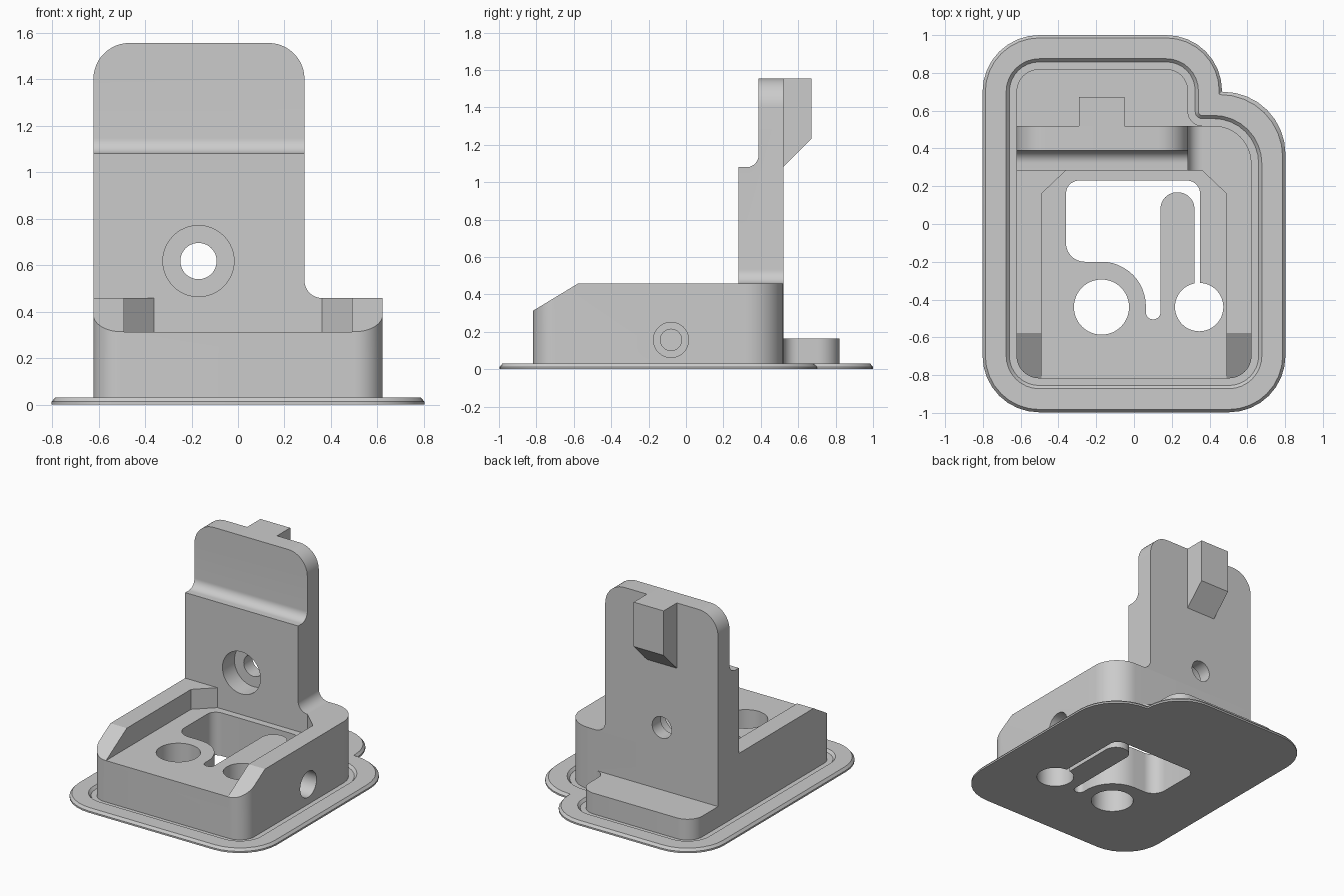
import bpy, bmesh, math
from mathutils import Vector

cube = bpy.data.objects.get("Cube")
if cube:
    bpy.data.objects.remove(cube)

grey = bpy.data.materials.new("plain_grey")
grey.use_nodes = True
COLOUR = (0.6, 0.6, 0.6, 1)
grey.diffuse_color = COLOUR
grey.node_tree.nodes["Principled BSDF"].inputs["Base Color"].default_value = COLOUR


def rounded(corners, steps=12):
    """Outline through (a, b, radius) corners, with each corner filleted."""
    out = []
    for i, (a, b, r) in enumerate(corners):
        p = Vector((a, b, 0))
        if r == 0:
            out.append(p)
            continue
        u = (Vector((*corners[i - 1][:2], 0)) - p).normalized()
        v = (Vector((*corners[(i + 1) % len(corners)][:2], 0)) - p).normalized()
        half = u.angle(v) / 2
        centre = p + (u + v).normalized() * r / math.sin(half)
        start = (p + u * r / math.tan(half) - centre).normalized()
        end = (p + v * r / math.tan(half) - centre).normalized()
        arc = math.pi - 2 * half
        for k in range(steps + 1):
            t = k / steps
            spoke = start * math.sin((1 - t) * arc) + end * math.sin(t * arc)
            out.append(centre + spoke * r / math.sin(arc))
    return out


def loft(name, loops):
    """Closed solid through a list of equal-length point loops."""
    bm = bmesh.new()
    rings = [[bm.verts.new(p) for p in loop] for loop in loops]
    n = len(rings[0])
    for lo, hi in zip(rings, rings[1:]):
        for i in range(n):
            j = (i + 1) % n
            bm.faces.new((lo[i], lo[j], hi[j], hi[i]))
    bm.faces.new(rings[0][::-1])
    bm.faces.new(rings[-1])
    bmesh.ops.remove_doubles(bm, verts=bm.verts, dist=0.0005)
    bmesh.ops.recalc_face_normals(bm, faces=bm.faces)
    mesh = bpy.data.meshes.new(name)
    bm.to_mesh(mesh)
    bm.free()
    mesh.materials.append(grey)
    obj = bpy.data.objects.new(name, mesh)
    bpy.context.collection.objects.link(obj)
    return obj


def prism(name, axis, outline, lo, hi):
    """Extrude an outline along an axis."""
    place = {"x": lambda p, t: (t, p.x, p.y),
             "y": lambda p, t: (p.x, t, p.y),
             "z": lambda p, t: (p.x, p.y, t)}[axis]
    return loft(name, [[place(p, t) for p in outline] for t in (lo, hi)])


def disc(a, b, r):
    return [Vector((a + r * math.cos(math.tau * k / 48),
                    b + r * math.sin(math.tau * k / 48), 0)) for k in range(48)]


def combine(obj, others, operation):
    """Apply a boolean with each of the other solids."""
    for other in others:
        mod = obj.modifiers.new("cut", "BOOLEAN")
        mod.object, mod.operation, mod.solver = other, operation, "EXACT"
        bpy.context.view_layer.update()
        deps = bpy.context.evaluated_depsgraph_get()
        mesh = bpy.data.meshes.new_from_object(obj.evaluated_get(deps))
        obj.modifiers.remove(mod)
        obj.data = mesh


SIDE, FRONT, BACK, REAR, STEP = 0.622, -0.817, 0.52, 0.82, 0.286
WALL_TOP, FLOOR, SEAT = 0.458, 0.313, 0.012


def footprint(d, steps=12):
    """Housing outline with the rear ledge, grown by d."""
    right = SIDE + d
    return rounded([(-right, FRONT - d, 0.12 + d), (right, FRONT - d, 0.12 + d),
                    (right, BACK + d, min(0.2 + d, 0.33)),
                    (STEP + d, BACK + d, max(0.075 - d, 0.004)),
                    (STEP + d, REAR + d, 0.12 + d - 0.005), (-right, REAR + d, 0.12 + d)], steps)


# Flange with bevelled rim and a recess next to the housing
rim = [(0.18, 0), (0.18, 0.012), (0.165, 0.03), (0.055, 0.03), (0.038, SEAT), (0, SEAT)]
flange = loft("base_flange", [[(p.x, p.y, z) for p in footprint(d, 8)] for d, z in rim])

# Housing: low ledge joined with the taller block
housing = prism("housing", "z", footprint(0), SEAT, 0.163)
block = prism("block", "z", rounded([(-SIDE, FRONT, 0.12), (SIDE, FRONT, 0.12),
                                     (SIDE, BACK, 0.2), (-SIDE, BACK, 0)]), SEAT, WALL_TOP)
combine(housing, [block], "UNION")

# Tray, sloped wall fronts and side screw hole
tray = prism("tray", "z", rounded([(-0.49, -1, 0), (0.49, -1, 0), (0.49, 0.16, 0),
                                   (0.362, 0.282, 0), (-0.362, 0.282, 0),
                                   (-0.49, 0.16, 0)]), FLOOR, 0.7)
slope = prism("slope", "x", rounded([(-0.9, 0.263, 0), (-0.495, 0.508, 0),
                                     (-0.9, 0.6, 0)]), -1, 1)
side_bore = prism("side_bore", "x", disc(-0.08, 0.157, 0.094), 0.45, 0.8)
side_hole = prism("side_hole", "x", disc(-0.08, 0.157, 0.057), 0.335, 0.6)

# Openings through the floor, leaving a flexible arm
window = prism("window", "z", rounded([
    (-0.36, 0.23, 0.07), (-0.36, -0.2, 0.1), (0.063, -0.2, 0.235),
    (0.063, -0.505, 0.038), (0.14, -0.505, 0.038), (0.14, 0.168, 0.088),
    (0.32, 0.168, 0.088), (0.32, -0.44, 0), (0.35, -0.44, 0), (0.35, 0.23, 0.07)]), -0.1, 0.4)
left_hole = prism("round_hole", "z", disc(-0.172, -0.44, 0.146), -0.1, 0.4)
key_hole = prism("key_hole", "z", disc(0.345, -0.44, 0.128), -0.1, 0.4)
through = [window, left_hole, key_hole]
combine(housing, [tray, slope, side_bore, side_hole] + through, "DIFFERENCE")
combine(flange, through, "DIFFERENCE")

# Upright plate with a stepped front and a counterbored hole
upright = prism("upright", "y", rounded([
    (-SIDE, WALL_TOP, 0), (0.361, WALL_TOP, 0), (STEP, WALL_TOP, 0.075),
    (STEP, 1.555, 0.155), (-SIDE, 1.555, 0.155)]), 0.282, BACK)
step_cut = prism("step_cut", "x", rounded([(0.1, 1.08, 0), (0.388, 1.08, 0.065),
                                           (0.388, 1.8, 0), (0.1, 1.8, 0)]), -1, 1)
bore = prism("bore", "y", disc(-0.17, 0.617, 0.153), 0.1, 0.42)
bolt_hole = prism("bolt_hole", "y", disc(-0.17, 0.617, 0.078), 0.3, 0.7)
combine(upright, [step_cut, bore, bolt_hole], "DIFFERENCE")

# Tab on the back of the upright
tab = prism("rear_tab", "x", rounded([(BACK, 1.08, 0), (0.672, 1.232, 0),
                                      (0.672, 1.555, 0), (BACK, 1.555, 0)]), -0.29, -0.05)

for helper in [block, tray, slope, side_bore, side_hole, step_cut, bore, bolt_hole] + through:
    bpy.data.objects.remove(helper)

# Smooth round walls, keep edges sharp
for obj in (flange, housing, upright, tab):
    bpy.ops.object.select_all(action="DESELECT")
    obj.select_set(True)
    bpy.context.view_layer.objects.active = obj
    bpy.ops.object.shade_smooth_by_angle(angle=math.radians(30))
